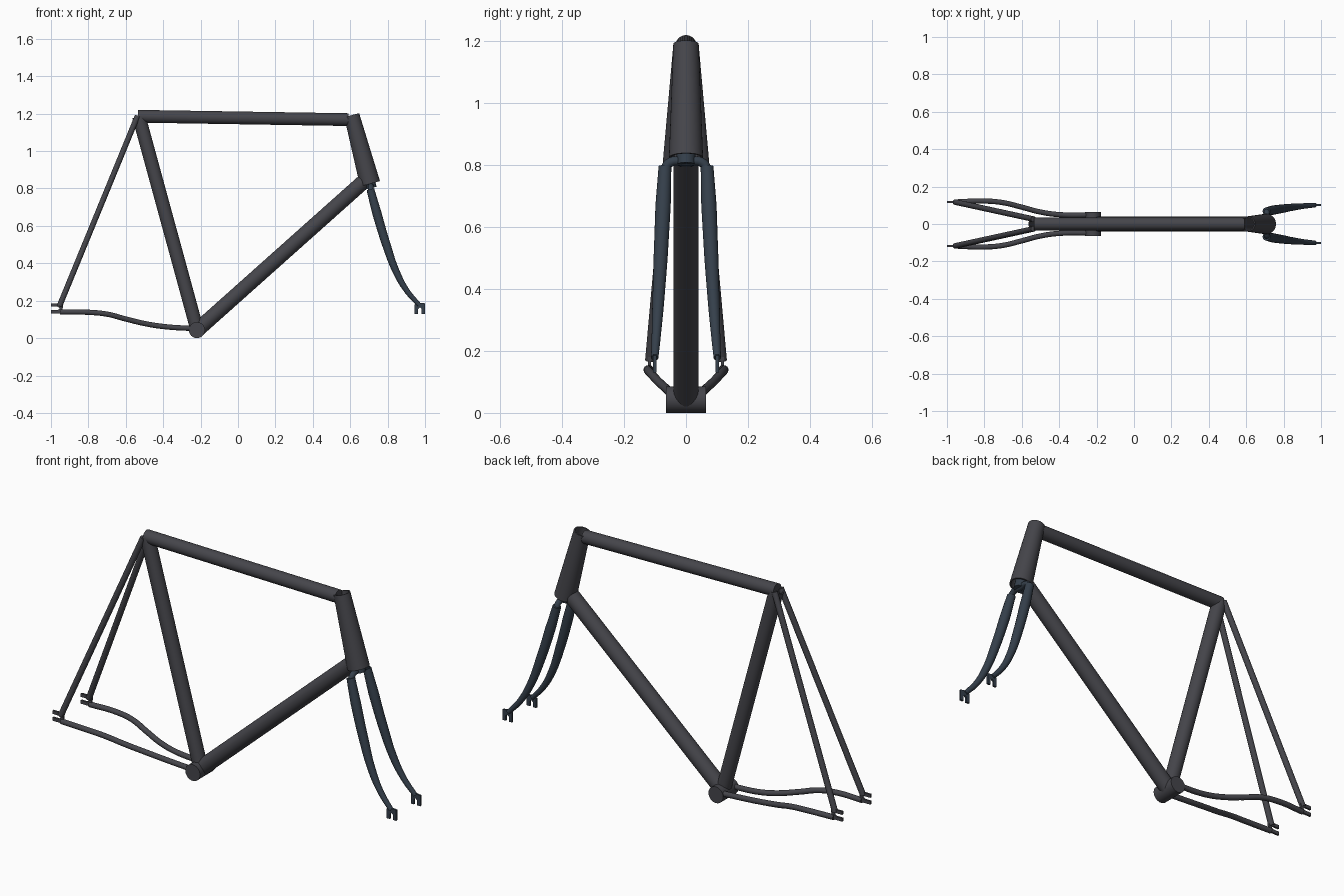
import bpy, bmesh
from mathutils import Vector

if "Cube" in bpy.data.objects:
    bpy.data.objects.remove(bpy.data.objects["Cube"])


def material(name, colour):
    mat = bpy.data.materials.new(name)
    mat.diffuse_color = (*colour, 1)
    mat.use_nodes = True
    mat.node_tree.nodes["Principled BSDF"].inputs["Base Color"].default_value = mat.diffuse_color
    return mat


GREY = material("frame_grey", (0.06, 0.06, 0.07))
BLUE = material("fork_grey", (0.035, 0.05, 0.07))


def finish(name, mesh, mat, mirrored=False, smooth=True):
    obj = bpy.data.objects.new(name, mesh)
    bpy.context.collection.objects.link(obj)
    mesh.materials.clear()
    mesh.materials.append(mat)
    if smooth:
        bpy.ops.object.select_all(action='DESELECT')
        obj.select_set(True)
        bpy.context.view_layer.objects.active = obj
        bpy.ops.object.shade_smooth_by_angle()
    if mirrored:
        mod = obj.modifiers.new("mirror", 'MIRROR')
        mod.use_axis = (False, True, False)
        mod.use_mirror_merge = False
    return obj


def tube(name, a, b, r0, r1=None, wall=0.0, mat=GREY, mirrored=False, n=32):
    """Straight tube from a to b; wall > 0 makes it hollow."""
    r1 = r0 if r1 is None else r1
    a, b = Vector(a), Vector(b)
    bm = bmesh.new()
    bmesh.ops.create_cone(bm, cap_ends=True, segments=n, radius1=r0,
                          radius2=r1, depth=(b - a).length)
    if wall:
        caps = [f for f in bm.faces if len(f.verts) > 4]
        bmesh.ops.inset_region(bm, faces=caps, thickness=wall, use_even_offset=True)
        caps = [f for f in bm.faces if len(f.verts) > 4]
        edges = [e for f in caps for e in f.edges]
        bmesh.ops.delete(bm, geom=caps, context='FACES_ONLY')
        bmesh.ops.bridge_loops(bm, edges=edges)
    rot = Vector((0, 0, 1)).rotation_difference(b - a).to_matrix().to_4x4()
    bm.transform(rot)
    bmesh.ops.translate(bm, verts=bm.verts, vec=(a + b) / 2)
    bmesh.ops.recalc_face_normals(bm, faces=bm.faces)
    mesh = bpy.data.meshes.new(name)
    bm.to_mesh(mesh)
    bm.free()
    return finish(name, mesh, mat, mirrored)


def bent_tube(name, points, radii, mat=GREY, mirrored=True):
    """Round tube swept along a smooth path with a radius at each point."""
    curve = bpy.data.curves.new(name + "_path", 'CURVE')
    curve.dimensions = '3D'
    curve.bevel_depth = 1.0
    curve.bevel_resolution = 6
    curve.resolution_u = 8
    curve.use_fill_caps = True
    spline = curve.splines.new('BEZIER')
    spline.bezier_points.add(len(points) - 1)
    for bp, p, r in zip(spline.bezier_points, points, radii):
        bp.co, bp.radius = p, r
        bp.handle_left_type = bp.handle_right_type = 'AUTO'
    path = bpy.data.objects.new(name + "_path", curve)
    bpy.context.collection.objects.link(path)
    deps = bpy.context.evaluated_depsgraph_get()
    mesh = bpy.data.meshes.new_from_object(path.evaluated_get(deps))
    bpy.data.objects.remove(path)
    return finish(name, mesh, mat, mirrored)


def plate(name, outline, y, thick, mat=GREY):
    """Flat plate from an x/z outline, mirrored to the other side."""
    bm = bmesh.new()
    face = bm.faces.new([bm.verts.new((x, y - thick / 2, z)) for x, z in outline])
    new = bmesh.ops.extrude_face_region(bm, geom=[face])["geom"]
    bmesh.ops.translate(bm, vec=(0, thick, 0),
                        verts=[v for v in new if isinstance(v, bmesh.types.BMVert)])
    bmesh.ops.recalc_face_normals(bm, faces=bm.faces)
    mesh = bpy.data.meshes.new(name)
    bm.to_mesh(mesh)
    bm.free()
    return finish(name, mesh, mat, True, smooth=False)


# Main triangle
tube("bottom_bracket", (-0.22, -0.065, 0.043), (-0.22, 0.065, 0.043), 0.043)
tube("seat_tube", (-0.22, 0, 0.05), (-0.53, 0, 1.185), 0.036, wall=0.006)
tube("top_tube", (-0.535, 0, 1.186), (0.59, 0, 1.168), 0.034)
tube("down_tube", (-0.21, 0, 0.05), (0.67, 0, 0.835), 0.04)
tube("head_tube", (0.706, 0, 0.825), (0.608, 0, 1.192), 0.055, 0.041, wall=0.007)

# Rear stays
tube("seat_stay", (-0.955, 0.117, 0.17), (-0.537, 0.026, 1.188), 0.015, mirrored=True, n=20)
bent_tube("chain_stay",
          [(-0.22, 0.048, 0.05), (-0.4, 0.05, 0.062), (-0.5, 0.064, 0.078),
           (-0.6, 0.09, 0.102), (-0.7, 0.114, 0.128), (-0.8, 0.123, 0.138),
           (-0.95, 0.118, 0.14)],
          [0.014] * 7)

# Rear dropouts, slot open to the back
plate("rear_dropout", [(-1, 0.132), (-0.94, 0.132), (-0.935, 0.18), (-0.945, 0.186),
                       (-1, 0.186), (-1, 0.168), (-0.965, 0.168), (-0.952, 0.158),
                       (-0.965, 0.15), (-1, 0.15)], 0.118, 0.01)

# Fork crown and blades
tube("fork_steerer", (0.712, 0, 0.802), (0.7, 0, 0.85), 0.03, mat=BLUE)
bent_tube("fork_crown", [(0.71, -0.068, 0.78), (0.71, -0.056, 0.806), (0.71, 0, 0.812),
                         (0.71, 0.056, 0.806), (0.71, 0.068, 0.78)],
          [0.016, 0.015, 0.015, 0.015, 0.016], BLUE, mirrored=False)
bent_tube("fork_blade",
          [(0.708, 0.068, 0.795), (0.742, 0.074, 0.67), (0.793, 0.082, 0.5),
           (0.848, 0.09, 0.35), (0.905, 0.096, 0.25), (0.968, 0.101, 0.178)],
          [0.021, 0.025, 0.023, 0.019, 0.015, 0.012], BLUE)

# Front dropouts, slot open downward
plate("front_dropout", [(0.945, 0.13), (0.945, 0.18), (0.965, 0.19), (1, 0.186),
                        (1, 0.13), (0.982, 0.13), (0.982, 0.156), (0.973, 0.164),
                        (0.963, 0.156), (0.963, 0.13)], 0.101, 0.01, BLUE)
